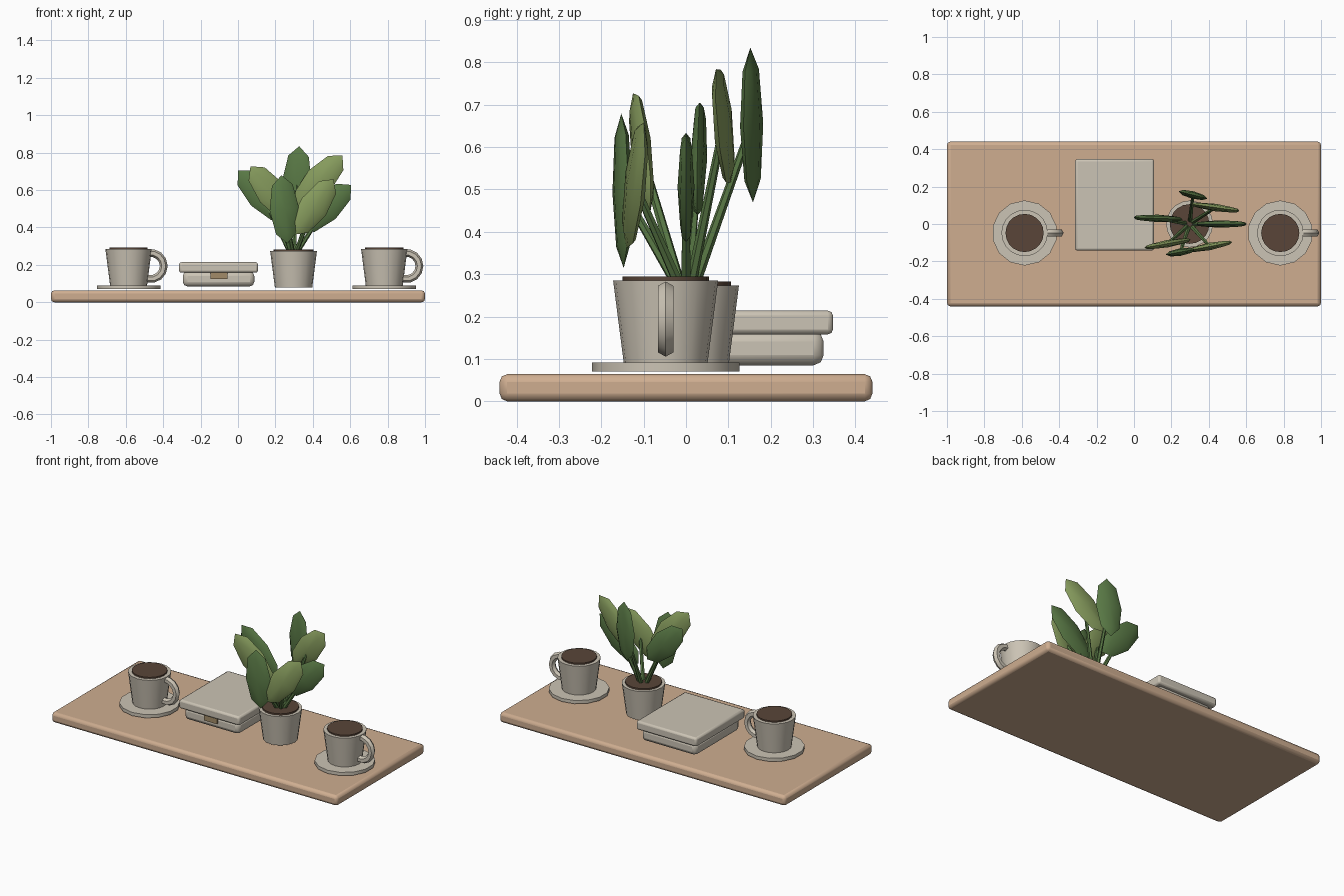
import bpy, math
from mathutils import Vector, Matrix

if "Cube" in bpy.data.objects:
    bpy.data.objects.remove(bpy.data.objects["Cube"])


def material(name, rgb):
    m = bpy.data.materials.new(name)
    m.diffuse_color = (*rgb, 1)
    m.use_nodes = True
    m.node_tree.nodes["Principled BSDF"].inputs["Base Color"].default_value = m.diffuse_color
    return m


WOOD = material("wood", (0.62, 0.42, 0.28))
CERAMIC = material("ceramic", (0.60, 0.55, 0.46))
DARK = material("dark_brown", (0.10, 0.06, 0.04))
BRASS = material("clasp_tan", (0.36, 0.26, 0.14))
GREENS = [material("dark_green", (0.10, 0.19, 0.06)), material("light_green", (0.24, 0.33, 0.11))]


def finish(name, mat, smooth=True):
    o = bpy.context.object
    o.name = name
    o.data.materials.append(mat)
    if smooth:
        bpy.ops.object.shade_smooth_by_angle(angle=math.radians(35))
    return o


def box(name, lo, hi, mat, bevel=0.0):
    lo, hi = Vector(lo), Vector(hi)
    bpy.ops.mesh.primitive_cube_add(size=1, location=(lo + hi) / 2)
    o = bpy.context.object
    o.scale = hi - lo
    bpy.ops.object.transform_apply(location=False, rotation=False, scale=True)
    if bevel:
        b = o.modifiers.new("rounding", 'BEVEL')
        b.width, b.segments = bevel, 2
    return finish(name, mat)


def cone(name, x, y, z0, z1, r0, r1, mat, sides=14):
    bpy.ops.mesh.primitive_cone_add(vertices=sides, radius1=r0, radius2=r1,
                                    depth=z1 - z0, location=(x, y, (z0 + z1) / 2))
    return finish(name, mat)


# serving board
box("board", (-1, -0.44, 0), (1, 0.44, 0.064), WOOD, 0.018)

# cups with saucers
for side, x in (("left", -0.585), ("right", 0.782)):
    y = -0.048
    cone(side + "_saucer", x, y, 0.07, 0.091, 0.174, 0.174, CERAMIC)
    cone(side + "_cup", x, y, 0.091, 0.285, 0.099, 0.124, CERAMIC, 20)
    cone(side + "_coffee", x, y, 0.275, 0.294, 0.102, 0.102, DARK, 20)
    bpy.ops.mesh.primitive_torus_add(major_segments=14, minor_segments=6, major_radius=0.07,
                                     minor_radius=0.021, location=(x + 0.118, y, 0.194),
                                     rotation=(math.pi / 2, 0, 0))
    finish(side + "_cup_handle", CERAMIC)

# lidded box
box("box_base", (-0.295, -0.12, 0.085), (0.087, 0.325, 0.165), CERAMIC, 0.024)
box("box_lid", (-0.315, -0.142, 0.158), (0.107, 0.347, 0.214), CERAMIC, 0.012)
box("box_clasp", (-0.146, -0.132, 0.124), (-0.056, -0.11, 0.166), BRASS)

# plant pot and soil
PX = 0.297
cone("pot", PX, 0, 0.08, 0.273, 0.1, 0.125, CERAMIC, 20)
cone("soil", PX, 0, 0.265, 0.283, 0.106, 0.106, DARK, 20)

# leaves: centre, lean from vertical, turn about z, shade
LEAVES = [
    ((0.315, 0.155, 0.652), 4, -14, 0),
    ((0.435, 0.088, 0.650), 43, -8, 1),
    ((0.128, 0.030, 0.572), -44, -2, 0),
    ((0.468, 0.000, 0.505), 48, 0, 0),
    ((0.180, -0.105, 0.585), -39, 10, 1),
    ((0.248, -0.150, 0.497), -5, 10, 0),
    ((0.405, -0.120, 0.510), 36, 11, 1),
]
for i, (c, lean, turn, shade) in enumerate(LEAVES):
    c = Vector(c)
    bpy.ops.mesh.primitive_uv_sphere_add(segments=8, ring_count=4, radius=1)
    o = bpy.context.object
    o.data.transform(Matrix.Translation(c)
                     @ Matrix.Rotation(math.radians(turn), 4, 'Z')
                     @ Matrix.Rotation(math.radians(lean), 4, 'Y')
                     @ Matrix.Diagonal((0.08, 0.02, 0.183, 1)))
    finish(f"leaf_{i + 1}", GREENS[shade])

    # stem from the soil to the middle of the leaf
    base = Vector((PX + (c.x - PX) * 0.12, c.y * 0.12, 0.27))
    d = c - base
    bpy.ops.mesh.primitive_cone_add(vertices=6, radius1=0.013, radius2=0.009, depth=d.length,
                                    location=(base + c) / 2,
                                    rotation=d.to_track_quat('Z', 'Y').to_euler())
    finish(f"stem_{i + 1}", GREENS[0])
